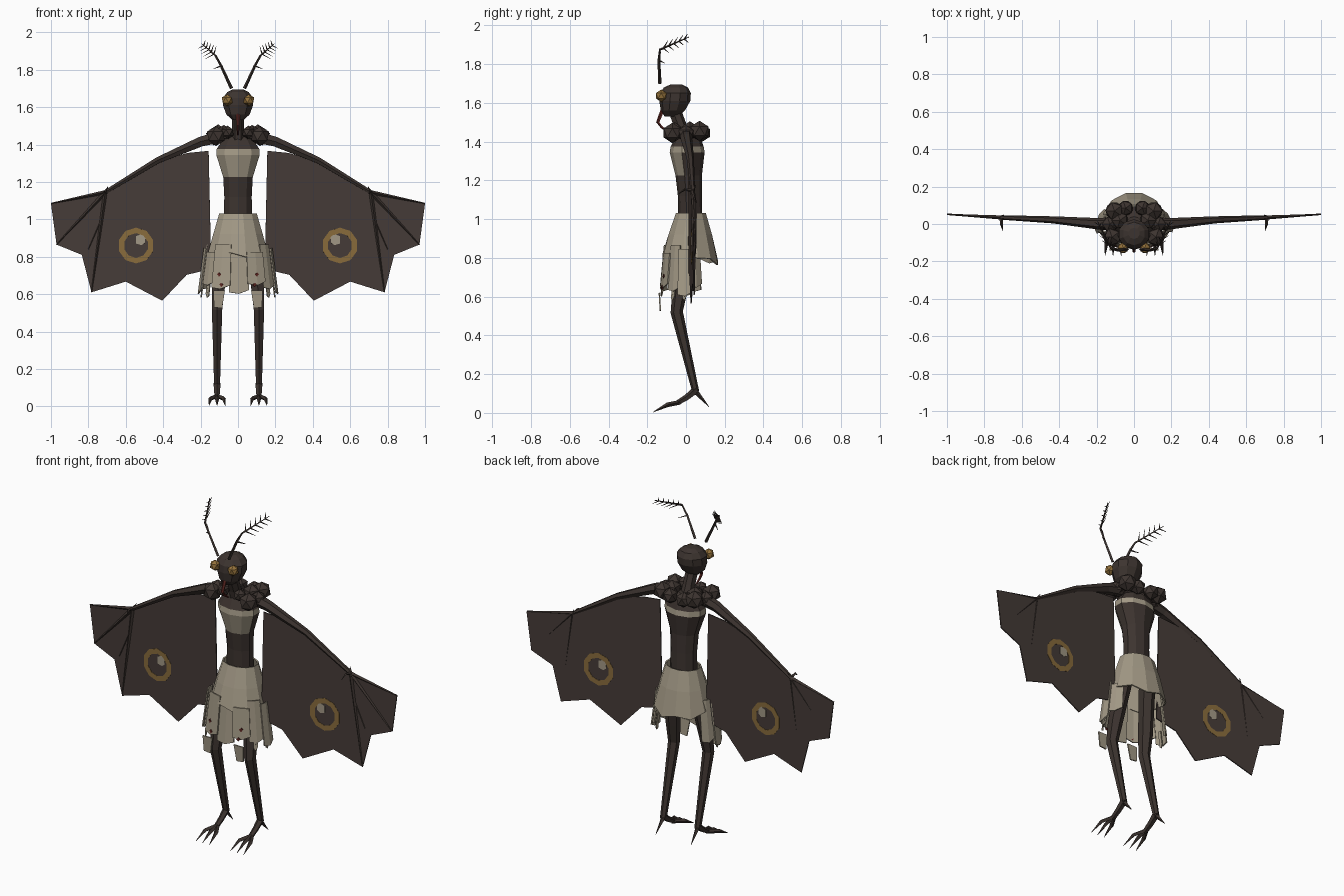
import bpy, bmesh, math
from mathutils import Vector

if "Cube" in bpy.data.objects:
    bpy.data.objects.remove(bpy.data.objects["Cube"])

def mat(name, c):
    m = bpy.data.materials.new(name)
    m.diffuse_color = (*c, 1)
    m.use_nodes = True
    m.node_tree.nodes["Principled BSDF"].inputs["Base Color"].default_value = m.diffuse_color
    return m

DARK = mat("dark brown", (.046, .034, .029))
WING = mat("wing brown", (.060, .044, .039))
CREAM = mat("pale cloth", (.36, .315, .235))
GOLD = mat("dull gold", (.25, .15, .045))
AMBER = mat("amber", (.30, .17, .045))
RED = mat("dark red", (.10, .018, .014))

def finish(bm, name, mats, mirror=False, thick=0):
    bmesh.ops.recalc_face_normals(bm, faces=bm.faces)
    me = bpy.data.meshes.new(name)
    bm.to_mesh(me)
    bm.free()
    ob = bpy.data.objects.new(name, me)
    bpy.context.collection.objects.link(ob)
    for m in mats:
        me.materials.append(m)
    if thick:
        s = ob.modifiers.new("thickness", 'SOLIDIFY')
        s.thickness, s.offset = thick, 0
    if mirror:
        ob.modifiers.new("mirror", 'MIRROR').use_clip = False
    return ob

def skin(bm, rings):
    n = len(rings[0])
    vs = [[bm.verts.new(p) for p in r] for r in rings]
    for a, b in zip(vs, vs[1:]):
        for i in range(n):
            bm.faces.new((a[i], a[(i+1) % n], b[(i+1) % n], b[i]))
    return vs

def tube(bm, pts, radii, n=5):
    """Tapered faceted limb along a path."""
    pts = [Vector(p) for p in pts]
    rings = []
    for i, (p, r) in enumerate(zip(pts, radii)):
        d = (pts[min(i+1, len(pts)-1)] - pts[max(i-1, 0)]).normalized()
        ref = Vector((1, 0, 0)) if abs(d.x) < .8 else Vector((0, 0, 1))
        u = d.cross(ref).normalized()
        v = d.cross(u)
        rings.append([p + r*(u*math.cos(2*math.pi*k/n) + v*math.sin(2*math.pi*k/n)) for k in range(n)])
    vs = skin(bm, rings)
    bm.faces.new(vs[0])
    bm.faces.new(vs[-1])

def limb(name, pts, radii, m=DARK, n=5, mirror=True):
    bm = bmesh.new()
    tube(bm, pts, radii, n)
    return finish(bm, name, [m], mirror)

def ellipse(z, cy, rx, ry, n, off=.5):
    return [Vector((rx*math.cos(2*math.pi*(k+off)/n), cy+ry*math.sin(2*math.pi*(k+off)/n), z)) for k in range(n)]

def lathe(name, rows, n, mats, rule=None):
    bm = bmesh.new()
    vs = skin(bm, [ellipse(*r, n) for r in rows])
    bm.faces.new(vs[0])
    bm.faces.new(vs[-1])
    bm.normal_update()
    if rule:
        for f in bm.faces:
            f.material_index = rule(f.calc_center_median())
    return finish(bm, name, mats)

# torso with pale chest and pale band at the back
lathe("torso", [(.98, .022, .08, .062), (1.12, .02, .077, .062), (1.225, .014, .083, .068),
                (1.345, .006, .122, .09), (1.375, .006, .12, .085), (1.42, .01, .09, .065),
                (1.45, 0, .04, .04)], 10, [DARK, CREAM],
      lambda c: int((1.225 < c.z < 1.345 and c.y < -.02) or 1.345 < c.z < 1.375))

# head and neck
lathe("head", [(1.53, -.075, .03, .035), (1.56, -.068, .065, .062), (1.61, -.058, .085, .08),
               (1.65, -.055, .085, .08), (1.68, -.052, .06, .062), (1.695, -.05, .03, .03)], 10, [DARK])
limb("neck", [(0, -.005, 1.40), (0, -.03, 1.48), (0, -.06, 1.56)], [.042, .034, .034], n=7, mirror=False)
limb("proboscis", [(0, -.12, 1.565), (0, -.145, 1.50), (0, -.125, 1.475), (0, -.09, 1.45)],
     [.011, .009, .007, .004], RED, mirror=False)

def blobs(name, items, m):
    bm = bmesh.new()
    for x, y, z, r in items:
        for v in bmesh.ops.create_icosphere(bm, subdivisions=1, radius=r)['verts']:
            v.co += Vector((x, y, z))
    finish(bm, name, [m], True)

# eyes and fluffy collar
blobs("compound_eyes", [(.058, -.128, 1.637, .032)], AMBER)
blobs("fur_collar", [(.118, -.07, 1.445, .053), (.13, 0, 1.44, .045), (.105, .07, 1.455, .053),
                     (.045, .085, 1.445, .045), (.055, -.06, 1.465, .036), (.075, .02, 1.455, .05)], DARK)

# feathered antennae
bm = bmesh.new()
stem = [Vector(p) for p in [(.035, -.135, 1.70), (.09, -.14, 1.82), (.12, -.135, 1.875), (.195, .015, 1.94)]]
tube(bm, stem[:1] + stem[1:], [.009, .007, .006, .002], 4)
tube(bm, [stem[1], stem[1] + Vector((.04, .03, -.015))], [.005, .001], 4)
tube(bm, [stem[1], stem[1] + Vector((.02, .01, .045))], [.005, .001], 4)
for i in range(5):
    p = stem[2].lerp(stem[3], .12 + .18*i)
    for d in ((.045, .03, -.025), (-.012, .025, .04)):
        tube(bm, [p, p + Vector(d)*(1 - .08*i)], [.004, .001], 4)
finish(bm, "antennae", [DARK], True)

# wing membranes
def wy(x):
    return .008 + .045*x

def sheet(name, xz, m, thick):
    bm = bmesh.new()
    f = bm.faces.new([bm.verts.new((x, wy(x), z)) for x, z in xz])
    bmesh.ops.triangulate(bm, faces=[f])
    finish(bm, name, [m], True, thick)

sheet("wing_membrane", [(.157, 1.366), (.27, 1.355), (.43, 1.31), (.71, 1.145), (1, 1.085), (.97, .865),
                        (.835, .81), (.783, .61), (.60, .667), (.405, .565), (.275, .703), (.143, .735)], WING, .006)

# painted wing spots: ring and highlight
bm = bmesh.new()
cx, cz = .545, .86
skin(bm, [[(cx+r*math.cos(a), wy(cx+r*math.cos(a)), cz+r*math.sin(a))
           for a in [math.pi*(k+.5)/5 for k in range(10)]] for r in (.066, .096)])
finish(bm, "wing_spot_ring", [GOLD], True, .009)
sheet("wing_spot_highlight", [(.495, .905), (.515, .922), (.545, .91), (.545, .87), (.515, .862), (.497, .875)], CREAM, .009)

# wing arm, finger bones and wrist claws
wrist = (.71, .035, 1.145)
limb("wing_arm", [(.10, .0, 1.44), (.20, .002, 1.415), (.43, .022, 1.315), wrist], [.036, .03, .019, .012], n=6)
for i, (x, z) in enumerate([(1, 1.085), (.97, .865), (.783, .61)]):
    limb(f"wing_finger_{i}", [wrist, (x, wy(x)-.002, z)], [.011, .003], n=4)
limb("wing_finger_inner", [(.73, .036, 1.0), (.80, .04, .84)], [.003, .002], n=4)
limb("wrist_claw", [wrist, (.708, -.005, 1.155), (.70, -.038, 1.13)], [.01, .007, .001], n=4)
limb("wrist_spur", [wrist, (.695, .05, 1.175)], [.009, .001], n=4)

# legs, feet and claws
limb("leg", [(.075, .02, .92), (.105, -.03, .64), (.112, -.048, .52), (.112, .05, .11)],
     [.045, .04, .032, .018], n=6)
limb("foot", [(.112, .055, .12), (.112, .005, .08), (.112, -.045, .05)], [.02, .017, .014])
limb("heel_spur", [(.112, .05, .11), (.115, .118, .032)], [.014, .001], n=4)
for i, x in enumerate((.068, .112, .155)):
    limb(f"toe_{i}", [(.112, -.03, .055), ((x+.112)/2 + (x-.112)*.3, -.095, .042), (x, -.17, .004)], [.012, .012, .001], n=4)

# skirt: upper cone with longer back
bm = bmesh.new()
n = 12
top = ellipse(1.03, .025, .1, .076, n)
mid = ellipse(.92, .022, .133, .112, n)
low = ellipse(.81, .022, .165, .144, n)
for p in low:
    p.z -= .25*max(p.y-.02, 0) + .012*math.sin(40*p.x)
skin(bm, [top, mid, low])
finish(bm, "skirt_upper", [CREAM], False, .008)

# skirt: ragged lower panels, leaving the back open
def panel(bm, a0, a1, zt, zb, push):
    def pt(a, z):
        t = (.88 - z)/.26
        return bm.verts.new(((.172+.035*t+push)*math.cos(a), .0+(.108+.025*t+push)*math.sin(a), z))
    am = (a0+a1)/2
    bm.faces.new([pt(a0, zt), pt(am, zt), pt(am, zb-.008), pt(a0, zb)])
    bm.faces.new([pt(am, zt), pt(a1, zt), pt(a1, zb+.012), pt(am, zb-.008)])

bm = bmesh.new()
for i in range(9):
    a = math.radians(-218 + i*28.5)
    panel(bm, a, a + math.radians(31), .865 - .02*(i % 3), (.635, .61, .655)[i % 3], .004 if i % 2 else -.006)
bmesh.ops.remove_doubles(bm, verts=bm.verts, dist=.0005)
finish(bm, "skirt_lower_panels", [CREAM], False, .007)

# loose tatters at the hips and over the knees
bm = bmesh.new()
for a in (-8, -38):
    panel(bm, math.radians(a), math.radians(a+9), .68, .59, -.014)
finish(bm, "hip_tatters", [CREAM], True, .006)
bm = bmesh.new()
bm.faces.new([bm.verts.new(p) for p in [(.07, -.138, .62), (.132, -.138, .62), (.128, -.132, .53), (.085, -.132, .525)]])
finish(bm, "knee_tatter", [CREAM], True, .007)

# small red stains on the front cloth
bm = bmesh.new()
for x, z in ((.1, .705), (.088, .65)):
    y = -(.108 + .025*(.88-z)/.26 + .006)*math.sqrt(1 - (x/.2)**2)
    bm.faces.new([bm.verts.new((x+dx, y + .3*dx, z+dz)) for dx, dz in ((-.011, 0), (0, -.012), (.011, .002), (.002, .011))])
finish(bm, "cloth_stains", [RED], True, .009)
